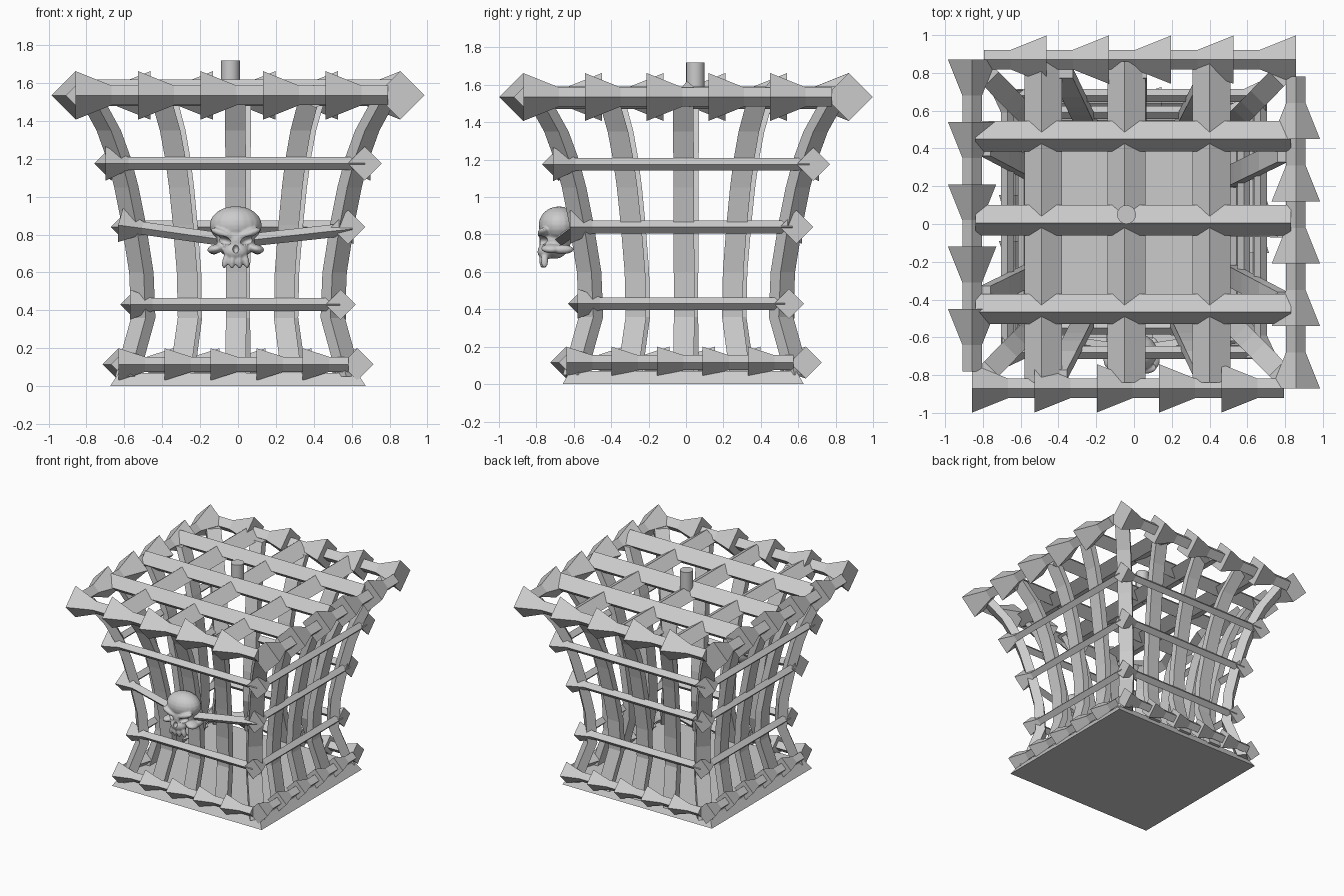
import bpy, bmesh, math
from mathutils import Vector, Matrix

if "Cube" in bpy.data.objects:
    bpy.data.objects.remove(bpy.data.objects["Cube"])

UP = Vector((0, 0, 1))


def loft(name, rings):
    """Skin a list of equal-sized point rings and cap both ends."""
    bm = bmesh.new()
    rows = [[bm.verts.new(p) for p in ring] for ring in rings]
    n = len(rows[0])
    for a, b in zip(rows, rows[1:]):
        for i in range(n):
            bm.faces.new((a[i], a[(i + 1) % n], b[(i + 1) % n], b[i]))
    bm.faces.new(rows[0][::-1])
    bm.faces.new(rows[-1])
    bmesh.ops.recalc_face_normals(bm, faces=bm.faces)
    me = bpy.data.meshes.new(name)
    bm.to_mesh(me)
    bm.free()
    ob = bpy.data.objects.new(name, me)
    bpy.context.collection.objects.link(ob)
    return ob


def spiked_bar(name, p0, p1, stations):
    """Diamond-section bar; stations are (distance from p0, radius)."""
    p0, p1 = Vector(p0), Vector(p1)
    d = (p1 - p0).normalized()
    side = d.cross(UP).normalized()
    up = side.cross(d)
    rings = []
    for s, r in stations:
        c = p0 + d * s
        rings.append([c + side * r, c + up * r, c - side * r, c - up * r])
    return loft(name, rings)


def turn(p, k):
    """Quarter turns about z, with the slightly narrower x of the cage."""
    q = Matrix.Rotation(k * math.pi / 2, 3, 'Z') @ Vector(p)
    return Vector((q.x * 0.985, q.y, q.z))


SIDES = ["front", "right", "back", "left"]

# base plate
loft("base_plate", [[(-.675, -.66, 0), (.675, -.66, 0), (.675, .63, 0), (-.675, .63, 0)],
                    [(-.63, -.62, .07), (.63, -.62, .07), (.63, .59, .07), (-.63, .59, .07)]])


# top and bottom rims: a row of flared segments on every side
def rim(name, z, h, step, wide, thin, taper, end):
    st = []
    for k in range(5):
        s = k * step
        st += [(s, wide), (s + taper, thin), (min(s + step, end + h), thin)]
    for k, side in enumerate(SIDES):
        spiked_bar(f"{name}_{side}", turn((-h, -h, z), k), turn((end, -h, z), k), st)


rim("top_rim", 1.535, .87, .33, .128, .052, .19, .81)
rim("bottom_rim", .115, .64, .243, .085, .04, .14, .59)

# three hoops of plain bars with one flared end each
for name, z, h, r in (("low_hoop", .43, .55, .08), ("middle_hoop", .84, .59, .09),
                      ("high_hoop", 1.175, .68, .09)):
    for k, side in enumerate(SIDES):
        if name == "middle_hoop" and k == 0:
            continue
        spiked_bar(f"{name}_{side}", turn((-h - .03, -h, z), k), turn((h, -h, z), k),
                   [(0, r), (.12, .034), (2 * h + .01, .034)])

# front middle hoop is split and dips in to the skull
spiked_bar("middle_hoop_front_left", (-.62, -.59, .85), (-.05, -.67, .77),
           [(0, .09), (.12, .034), (.57, .034)])
spiked_bar("middle_hoop_front_right", (.6, -.59, .83), (.05, -.67, .77),
           [(0, .034), (.56, .034)])

# curved upright bars: (height, distance from centre)
PROFILE = [(.05, .60), (.2, .56), (.36, .515), (.6, .525), (.85, .565),
           (1.05, .605), (1.2, .645), (1.35, .70), (1.53, .80)]


def upright(name, k, t, wide, deep):
    rings = []
    for z, h in PROFILE:
        c = Vector((h * t, -h, z))
        if abs(t) == 1:
            a, o = Vector((1, t, 0)).normalized(), Vector((t, -1, 0)).normalized()
            c -= o * .01
        else:
            a, o = Vector((1, 0, 0)), Vector((0, -1, 0))
        a, o = a * wide / 2, o * deep / 2
        rings.append([turn(p, k) for p in (c + a + o, c - a + o, c - a - o, c + a - o)])
    loft(name, rings)


for k, side in enumerate(SIDES):
    for n, t in (("left", -.52), ("middle", -.02), ("right", .48)):
        upright(f"{side}_upright_{n}", k, t, .11, .055)
    upright(f"{side}_corner_upright", k, 1, .11, .075)

# roof grid of ridged bars
for i, y in enumerate((-.45, .02, .465)):
    loft(f"roof_cross_bar_{i}", [[(x, y - .08, 1.54), (x, y - .015, 1.62),
                                  (x, y + .08, 1.54), (x, y, 1.48)] for x in (-.84, .83)])
for i, x in enumerate((-.48, -.04, .41)):
    loft(f"roof_long_bar_{i}", [[(x - .1, y, 1.52), (x - .01, y, 1.59),
                                 (x + .1, y, 1.52), (x, y, 1.47)] for y in (-.84, .86)])

# hanging peg
bpy.ops.mesh.primitive_cylinder_add(vertices=16, radius=.05, depth=.22,
                                    location=(-.04, .05, 1.61))
bpy.context.object.name = "hanging_peg"
bpy.ops.object.shade_smooth_by_angle()


# skull: blended ellipsoids, then carved sockets
def blobs(name, items):
    bm = bmesh.new()
    for loc, size, tilt in items:
        m = (Matrix.Translation(loc) @ Matrix.Rotation(math.radians(tilt), 4, 'Y')
             @ Matrix.Diagonal((*size, 1)))
        bmesh.ops.create_uvsphere(bm, u_segments=20, v_segments=12, radius=1, matrix=m)
    me = bpy.data.meshes.new(name)
    bm.to_mesh(me)
    bm.free()
    ob = bpy.data.objects.new(name, me)
    bpy.context.collection.objects.link(ob)
    return ob


X0 = -.012
parts = [((X0, -.68, .85), (.138, .108, .1), 0),        # cranium
         ((X0, -.70, .77), (.10, .085, .10), 0),        # face
         ((X0, -.75, .71), (.066, .045, .045), 0)]      # upper jaw
holes = [((X0, -.80, .725), (.017, .035, .024), 0)]     # nose
for s in (-1, 1):
    parts += [((X0 + s * .066, -.762, .805), (.07, .032, .022), -s * 20),   # brow
              ((X0 + s * .105, -.72, .725), (.046, .055, .024), s * 12),    # cheekbone
              ((X0 + s * .115, -.66, .72), (.03, .06, .025), 0)]            # jaw hinge
    holes.append(((X0 + s * .066, -.79, .768), (.043, .055, .024), -s * 16))  # eye
for i in range(4):
    dx = (i - 1.5) * .036
    parts.append(((X0 + dx, -.77 + abs(dx) * .25, .662), (.017, .02, .042), -dx * 250))

skull = blobs("skull", parts)
m = skull.modifiers.new("blend", 'REMESH')
m.mode = 'VOXEL'
m.voxel_size = .007
m.use_smooth_shade = True
m = skull.modifiers.new("soften", 'SMOOTH')
m.iterations = 3
cutter = blobs("skull_cutter", holes)
for p in cutter.data.polygons:
    p.use_smooth = True
cutter.hide_render = True
cutter.display_type = 'WIRE'
m = skull.modifiers.new("sockets", 'BOOLEAN')
m.operation = 'DIFFERENCE'
m.object = cutter
